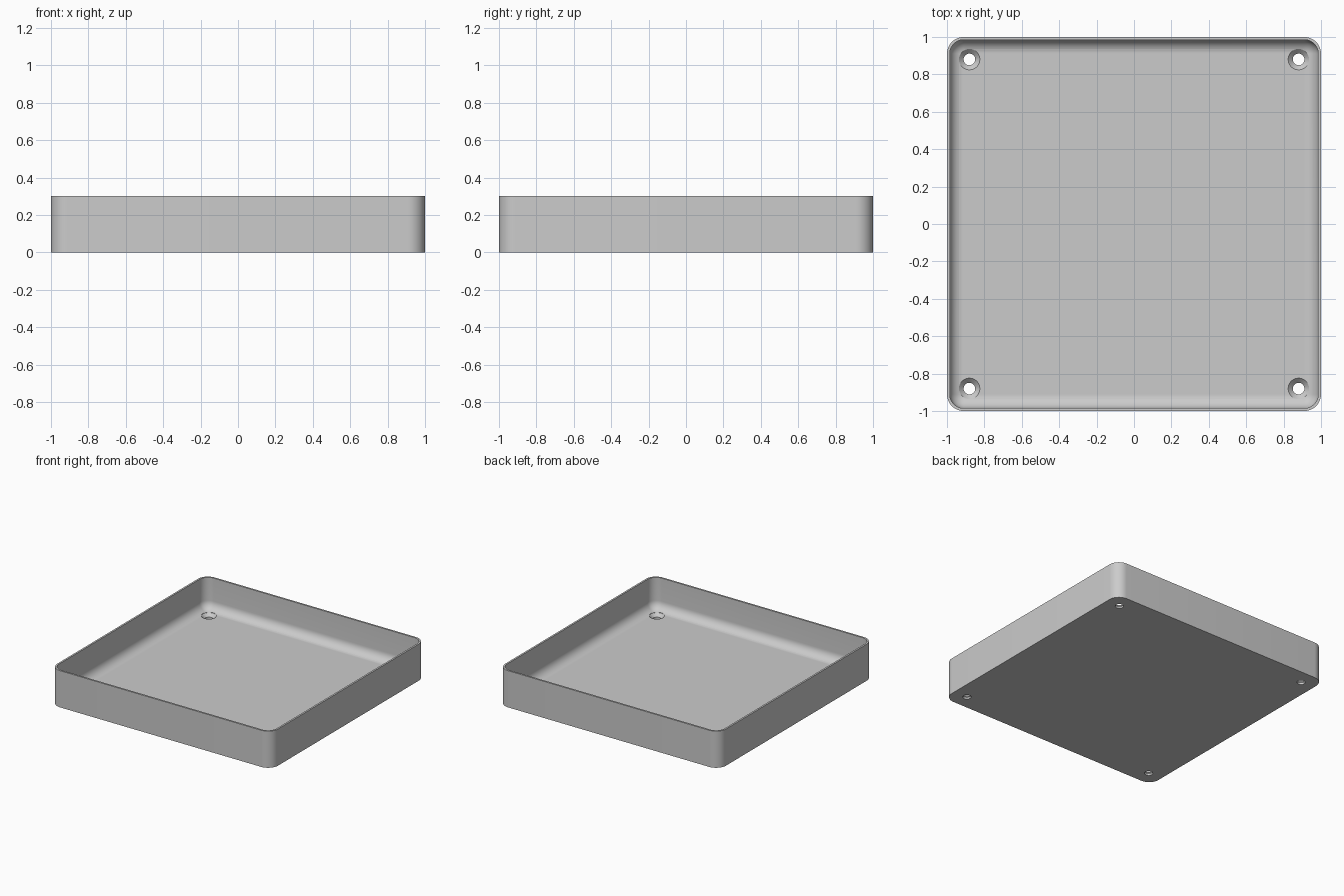
import bpy, bmesh, math

cube = bpy.data.objects.get("Cube")
if cube:
    bpy.data.objects.remove(cube, do_unlink=True)

HEIGHT, FLOOR, WALL = 0.30, 0.04, 0.015
CORNER, FILLET = 0.09, 0.072
HOLE_AT, HOLE_R, SINK_R = 0.88, 0.031, 0.056


def rounded_square(inset, z, steps=12):
    """Points of a square with rounded corners, shrunk by inset."""
    r, c = CORNER - inset, 1 - CORNER
    points = []
    for q in range(4):
        mid = math.radians(45 + 90 * q)
        cx, cy = math.copysign(c, math.cos(mid)), math.copysign(c, math.sin(mid))
        for i in range(steps + 1):
            a = math.pi / 2 * (q + i / steps)
            points.append((cx + r * math.cos(a), cy + r * math.sin(a), z))
    return points


def circle(cx, cy, r, z, sides=32):
    return [(cx + r * math.cos(2 * math.pi * i / sides),
             cy + r * math.sin(2 * math.pi * i / sides), z) for i in range(sides)]


def loft(bm, loops):
    """Skin consecutive loops and cap both ends."""
    rings = [[bm.verts.new(p) for p in loop] for loop in loops]
    for a, b in zip(rings, rings[1:]):
        for i in range(len(a)):
            j = (i + 1) % len(a)
            bm.faces.new((a[i], a[j], b[j], b[i]))
    bm.faces.new(rings[0][::-1])
    bm.faces.new(rings[-1])


def make_object(name, bm):
    bmesh.ops.recalc_face_normals(bm, faces=bm.faces)
    mesh = bpy.data.meshes.new(name)
    bm.to_mesh(mesh)
    bm.free()
    obj = bpy.data.objects.new(name, mesh)
    bpy.context.collection.objects.link(obj)
    return obj


# Tray: outer wall, flat rim, inner wall, rounded bend into the floor
profile = [(0, 0), (0, HEIGHT), (WALL, HEIGHT)]
for i in range(11):
    a = math.pi / 2 * i / 10
    profile.append((WALL + FILLET * (1 - math.cos(a)),
                    FLOOR + FILLET * (1 - math.sin(a))))
bm = bmesh.new()
loft(bm, [rounded_square(inset, z) for inset, z in profile])
tray = make_object("tray", bm)

# Four countersunk screw holes
bm = bmesh.new()
for sx in (-1, 1):
    for sy in (-1, 1):
        loft(bm, [circle(sx * HOLE_AT, sy * HOLE_AT, r, z) for r, z in
                  ((HOLE_R, -0.1), (HOLE_R, FLOOR - 0.025),
                   (SINK_R, FLOOR), (SINK_R, 0.15))])
cutter = make_object("screw_hole_cutter", bm)
cutter.hide_render = True

bpy.ops.object.select_all(action='DESELECT')
bpy.context.view_layer.objects.active = tray
tray.select_set(True)
cut = tray.modifiers.new("screw_holes", 'BOOLEAN')
cut.operation = 'DIFFERENCE'
cut.solver = 'EXACT'
cut.object = cutter
bpy.ops.object.modifier_apply(modifier=cut.name)
bpy.data.objects.remove(cutter, do_unlink=True)

# Plain grey finish
grey = bpy.data.materials.new("light_grey")
grey.use_nodes = True
colour = (0.6, 0.6, 0.6, 1)
grey.diffuse_color = colour
grey.node_tree.nodes["Principled BSDF"].inputs["Base Color"].default_value = colour
tray.data.materials.clear()
tray.data.materials.append(grey)
bpy.ops.object.shade_smooth_by_angle(angle=math.radians(30))
